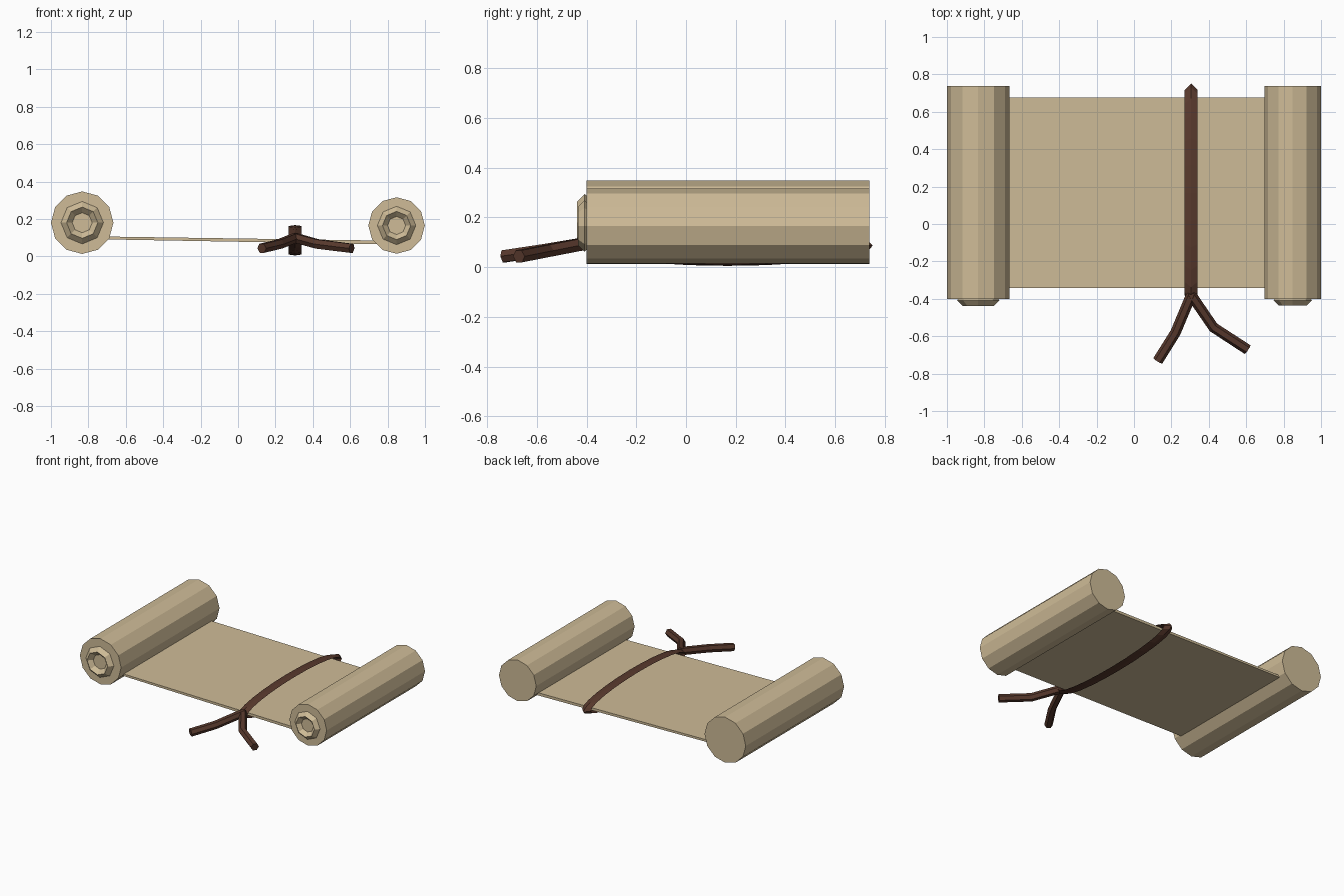
import bpy, bmesh, math
from mathutils import Vector, Matrix

if "Cube" in bpy.data.objects:
    bpy.data.objects.remove(bpy.data.objects["Cube"])


def material(name, rgb):
    m = bpy.data.materials.new(name)
    m.diffuse_color = (*rgb, 1)
    m.use_nodes = True
    m.node_tree.nodes["Principled BSDF"].inputs["Base Color"].default_value = m.diffuse_color
    return m


PARCHMENT = material("parchment", (0.62, 0.50, 0.31))
CORD = material("brown_cord", (0.098, 0.041, 0.026))


def finish(bm, name, mat):
    bmesh.ops.recalc_face_normals(bm, faces=bm.faces)
    me = bpy.data.meshes.new(name)
    bm.to_mesh(me)
    bm.free()
    me.materials.append(mat)
    ob = bpy.data.objects.new(name, me)
    bpy.context.collection.objects.link(ob)
    return ob


def skin(rings, name, mat, closed=False):
    """Join successive rings of points into a tube; cap it unless closed."""
    bm = bmesh.new()
    vs = [[bm.verts.new(p) for p in r] for r in rings]
    n, k = len(vs), len(vs[0])
    for i in range(n if closed else n - 1):
        a, b = vs[i], vs[(i + 1) % n]
        for j in range(k):
            bm.faces.new((a[j], a[(j + 1) % k], b[(j + 1) % k], b[j]))
    if not closed:
        bm.faces.new(vs[0])
        bm.faces.new(vs[-1])
    return finish(bm, name, mat)


def torus(name, mat, major, minor, n, k, matrix):
    """Faceted torus around the local z axis."""
    rings = []
    for i in range(n):
        a = math.tau * i / n
        ring = []
        for j in range(k):
            b = math.tau * j / k
            r = major + minor * math.cos(b)
            ring.append(matrix @ Vector((r * math.cos(a), r * math.sin(a), minor * math.sin(b))))
        rings.append(ring)
    return skin(rings, name, mat, closed=True)


def tube(name, mat, path, radius, sides):
    """Tube along a short path with mitred joints."""
    pts = [Vector(p) for p in path]
    rings = []
    for i, p in enumerate(pts):
        t = (pts[min(i + 1, len(pts) - 1)] - pts[max(i - 1, 0)]).normalized()
        side = t.cross(Vector((0, 0, 1))).normalized()
        up = side.cross(t)
        rings.append([p + radius * (side * math.cos(math.tau * j / sides)
                                    + up * math.sin(math.tau * j / sides)) for j in range(sides)])
    return skin(rings, name, mat)


TURN = Matrix.Rotation(math.pi / 2, 4, 'X')   # local z axis to -y

# Two rolled ends, each with a raised spiral ring on its front
for side, x, z, r in (("left", -0.833, 0.18, 0.167), ("right", 0.848, 0.165, 0.151)):
    bm = bmesh.new()
    bmesh.ops.create_cone(bm, cap_ends=True, segments=12, radius1=r, radius2=r, depth=1.138,
                          matrix=Matrix.Translation((x, 0.168, z)) @ TURN)
    finish(bm, side + "_roll", PARCHMENT)
    torus(side + "_roll_end_ring", PARCHMENT, r * 0.5, r * 0.18, 8, 4,
          Matrix.Translation((x, -0.408, z)) @ TURN)

# Open sheet, sloping gently between the rolls
section = [(-0.78, 0.092), (0.80, 0.064), (0.80, 0.084), (-0.78, 0.107)]
skin([[(x, y, z) for x, z in section] for y in (-0.342, 0.675)], "sheet", PARCHMENT)

# Cord loop: a torus squashed flat around the sheet
torus("cord_loop", CORD, 0.55, 0.034, 24, 4,
      Matrix.Translation((0.305, 0.167, 0.086)) @ Matrix.Diagonal((1, 1, 0.139, 1))
      @ Matrix.Rotation(math.pi / 2, 4, 'Y'))

# Two loose cord tails
tube("left_cord_tail", CORD,
     [(0.308, -0.375, 0.10), (0.222, -0.58, 0.066), (0.127, -0.732, 0.043)], 0.028, 6)
tube("right_cord_tail", CORD,
     [(0.303, -0.375, 0.10), (0.425, -0.553, 0.066), (0.608, -0.672, 0.043)], 0.028, 6)
